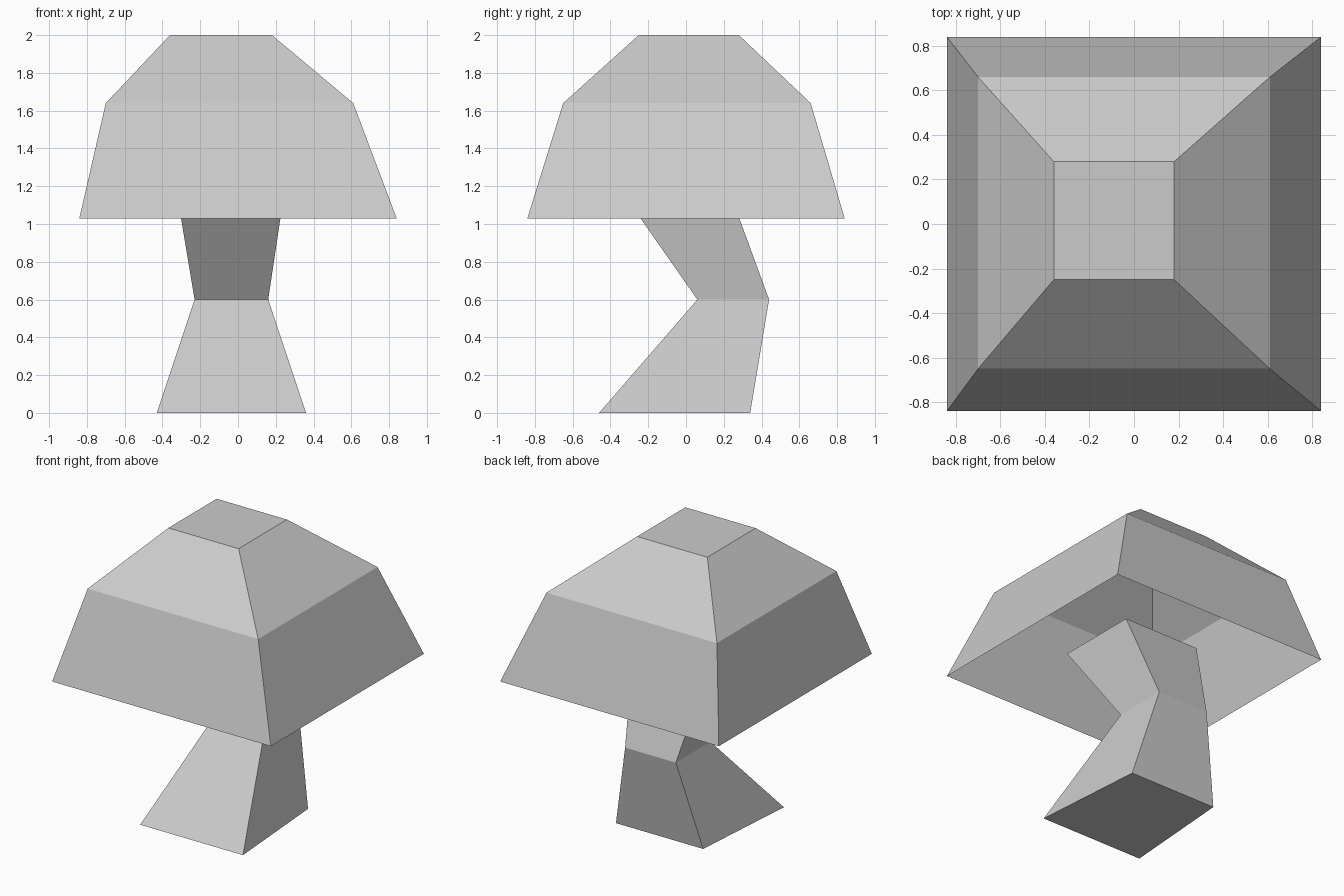
import bpy
import bmesh

cube = bpy.data.objects.get("Cube")
if cube:
    bpy.data.objects.remove(cube, do_unlink=True)

# One plain grey for the whole model
grey = bpy.data.materials.new("light_grey")
grey.use_nodes = True
colour = (0.6, 0.6, 0.6, 1)
grey.diffuse_color = colour
grey.node_tree.nodes["Principled BSDF"].inputs["Base Color"].default_value = colour


def rect(x0, x1, y0, y1, z, inset_left=0, inset_right=0):
    """Four corners of a level section; the insets narrow its back edge."""
    return [(x0, y0, z), (x1, y0, z),
            (x1 - inset_right, y1, z), (x0 + inset_left, y1, z)]


def loft(name, sections, close_bottom):
    """Join stacked four-sided sections with flat faces and close the top."""
    bm = bmesh.new()
    rings = [[bm.verts.new(p) for p in section] for section in sections]
    for low, high in zip(rings, rings[1:]):
        for i in range(4):
            j = (i + 1) % 4
            bm.faces.new((low[i], low[j], high[j], high[i]))
    bm.faces.new(rings[-1])
    if close_bottom:
        bm.faces.new(reversed(rings[0]))
    mesh = bpy.data.meshes.new(name)
    bm.to_mesh(mesh)
    bm.free()
    mesh.materials.append(grey)
    obj = bpy.data.objects.new(name, mesh)
    bpy.context.collection.objects.link(obj)
    return obj


# Bent stem, ending just inside the cap
loft("mushroom_stem", [
    rect(-0.43, 0.36, -0.46, 0.34, 0, 0.06, 0.06),
    rect(-0.23, 0.16, 0.06, 0.44, 0.6),
    rect(-0.33, 0.25, -0.36, 0.22, 1.2),
], close_bottom=True)

# Hollow cap, a thin shell open underneath
loft("mushroom_cap", [
    rect(-0.84, 0.84, -0.84, 0.84, 1.03),
    rect(-0.70, 0.61, -0.65, 0.66, 1.64),
    rect(-0.36, 0.18, -0.25, 0.28, 2),
], close_bottom=False)
